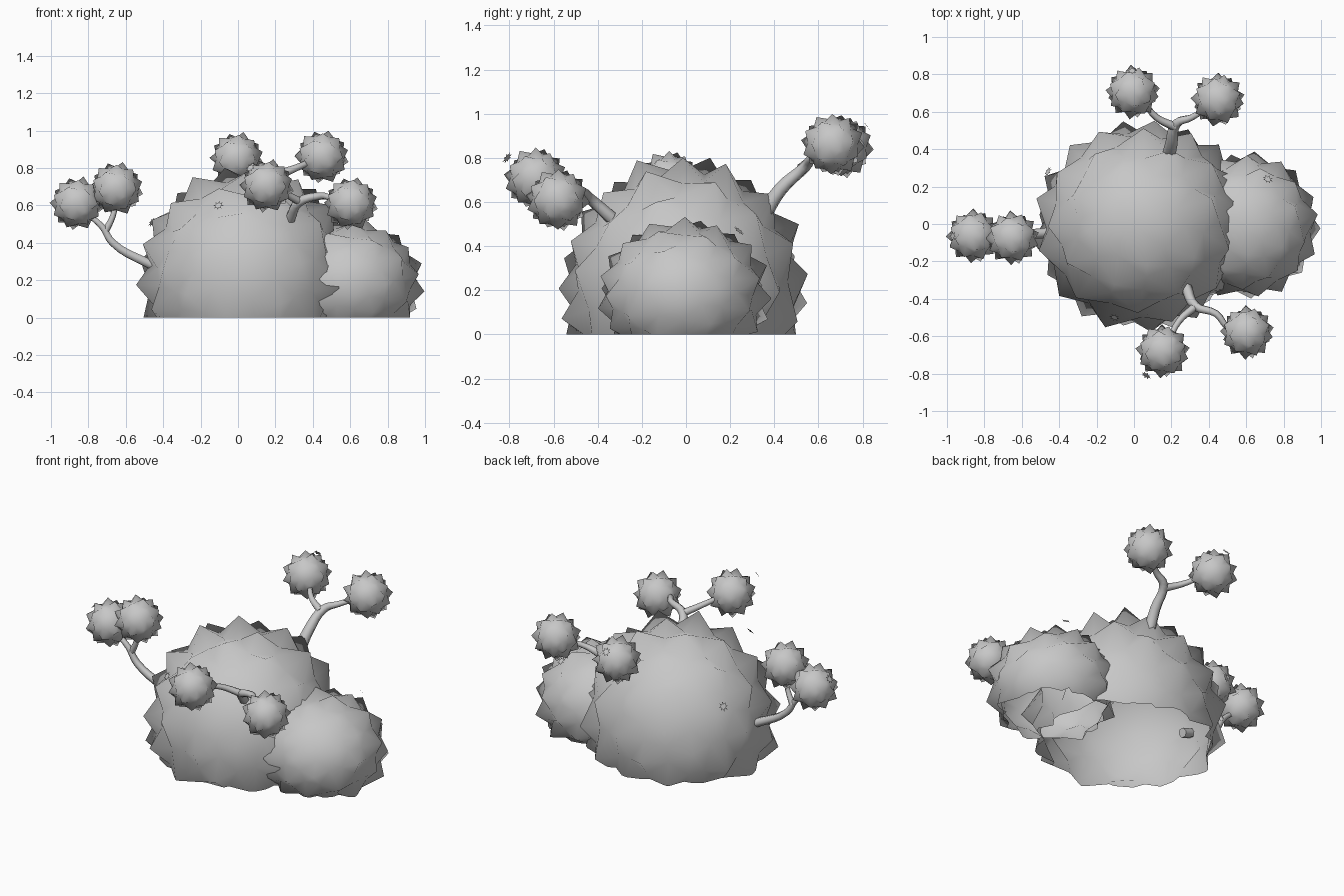
import bpy, bmesh, math, random
from mathutils import Vector

random.seed(4)
cube = bpy.data.objects.get("Cube")
if cube:
    bpy.data.objects.remove(cube, do_unlink=True)

grey = bpy.data.materials.new("foliage_grey")
grey.use_nodes = True
grey.diffuse_color = (0.57, 0.57, 0.57, 1)
grey.node_tree.nodes["Principled BSDF"].inputs["Base Color"].default_value = (0.57, 0.57, 0.57, 1)


def add_object(name, data):
    data.materials.append(grey)
    obj = bpy.data.objects.new(name, data)
    bpy.context.collection.objects.link(obj)
    return obj


def spiky_ball(name, center, radii, spikes, height, cut=False):
    """Rounded foliage clump covered in broad leaf spikes, shaded as one soft volume."""
    center, radii = Vector(center), Vector(radii)
    bm = bmesh.new()
    turn = math.pi * (3 - math.sqrt(5))
    for i in range(spikes):
        z = 1 - 2 * (i + 0.5) / spikes
        a = i * turn + random.uniform(-0.08, 0.08)
        r = math.sqrt(1 - z * z)
        bm.verts.new((r * math.cos(a), r * math.sin(a), z))
    bmesh.ops.convex_hull(bm, input=bm.verts[:])
    bmesh.ops.recalc_face_normals(bm, faces=bm.faces[:])
    tips, ridges = bm.verts[:], bm.edges[:]
    # valleys between the tips, then turn the ridges so each tip stands alone
    valleys = bmesh.ops.poke(bm, faces=bm.faces[:])["verts"]
    bmesh.ops.rotate_edges(bm, edges=ridges, use_ccw=True)
    for v in valleys:
        v.co = v.co.normalized()
    for v in tips:
        v.co = v.co.normalized() * (height + random.uniform(-0.025, 0.025))
    bmesh.ops.recalc_face_normals(bm, faces=bm.faces[:])
    for v in bm.verts:
        v.co = center + v.co * radii
    if cut:
        bmesh.ops.bisect_plane(bm, geom=bm.verts[:] + bm.edges[:] + bm.faces[:],
                               plane_co=(0, 0, 0), plane_no=(0, 0, 1), clear_inner=True)
    for f in bm.faces:
        f.smooth = True
    mesh = bpy.data.meshes.new(name)
    bm.to_mesh(mesh)
    bm.free()
    normals = []
    for v in mesh.vertices:
        d = v.co - center
        normals.append(Vector([d[k] / radii[k] ** 2 for k in range(3)]).normalized())
    mesh.normals_split_custom_set_from_vertices(normals)
    return add_object(name, mesh)


def branch(name, *paths):
    """Tapered twigs; each path is a list of points with a thickness."""
    curve = bpy.data.curves.new(name, "CURVE")
    curve.dimensions = "3D"
    curve.bevel_depth = 1.0
    curve.bevel_resolution = 1
    curve.resolution_u = 4
    curve.use_fill_caps = True
    for path in paths:
        spline = curve.splines.new("BEZIER")
        spline.bezier_points.add(len(path) - 1)
        for p, (x, y, z, r) in zip(spline.bezier_points, path):
            p.co = (x, y, z)
            p.radius = r
            p.handle_left_type = p.handle_right_type = "AUTO"
    add_object(name, curve)


def star(name, pos, parent):
    """Tiny flat flower facing away from its clump."""
    pos = Vector(pos)
    rot = (pos - Vector(parent)).to_track_quat("Z", "Y")
    bm = bmesh.new()
    ring = []
    for i in range(16):
        a = i * math.pi / 8
        r = 0.03 if i % 2 == 0 else 0.015
        ring.append(bm.verts.new(pos + rot @ Vector((r * math.cos(a), r * math.sin(a), 0))))
    bm.faces.new(ring)
    mesh = bpy.data.meshes.new(name)
    bm.to_mesh(mesh)
    bm.free()
    add_object(name, mesh)


# Main clumps, open at the ground
main_center, side_center = (0.05, -0.01, 0.2), (0.6, -0.01, 0.18)
spiky_ball("main_bush", main_center, (0.525, 0.5, 0.535), 74, 1.16, cut=True)
spiky_ball("side_bush", side_center, (0.345, 0.345, 0.305), 62, 1.16, cut=True)

# Round clumps at the branch ends
tufts = {
    "right_outer_tuft": (-0.86, -0.065, 0.61),
    "right_inner_tuft": (-0.65, -0.075, 0.69),
    "back_right_tuft": (-0.005, 0.705, 0.85),
    "back_left_tuft": (0.45, 0.665, 0.86),
    "front_right_tuft": (0.155, -0.68, 0.705),
    "front_left_tuft": (0.605, -0.58, 0.61),
}
for name, pos in tufts.items():
    spiky_ball(name, pos, (0.115, 0.115, 0.115), 36, 1.27)

# Forked branches
branch("right_branch",
       [(-0.4, -0.04, 0.26, 0.03), (-0.5, -0.05, 0.3, 0.027), (-0.67, -0.06, 0.4, 0.022),
        (-0.73, -0.065, 0.49, 0.018), (-0.83, -0.065, 0.57, 0.013)],
       [(-0.71, -0.06, 0.46, 0.02), (-0.67, -0.07, 0.54, 0.016), (-0.65, -0.075, 0.63, 0.013)])
branch("back_branch",
       [(0.18, 0.34, 0.52, 0.038), (0.2, 0.43, 0.66, 0.033), (0.23, 0.54, 0.76, 0.026),
        (0.31, 0.57, 0.8, 0.019), (0.41, 0.64, 0.84, 0.014)],
       [(0.22, 0.52, 0.75, 0.024), (0.12, 0.57, 0.79, 0.018), (0.04, 0.67, 0.83, 0.013)])
branch("front_branch",
       [(0.28, -0.34, 0.53, 0.03), (0.33, -0.44, 0.62, 0.025), (0.44, -0.48, 0.65, 0.02),
        (0.5, -0.55, 0.64, 0.017), (0.57, -0.57, 0.62, 0.013)],
       [(0.33, -0.44, 0.62, 0.022), (0.24, -0.52, 0.67, 0.017), (0.18, -0.64, 0.7, 0.013)])

# Tiny flowers
star("main_front_flower", (-0.105, -0.5, 0.6), main_center)
star("main_back_flower", (-0.46, 0.28, 0.51), main_center)
star("side_flower", (0.715, 0.24, 0.47), side_center)
star("back_tuft_flower", (-0.01, 0.82, 0.945), tufts["back_right_tuft"])
star("front_tuft_flower", (0.065, -0.81, 0.8), tufts["front_right_tuft"])
star("right_tuft_flower", (-0.97, -0.065, 0.69), tufts["right_outer_tuft"])
